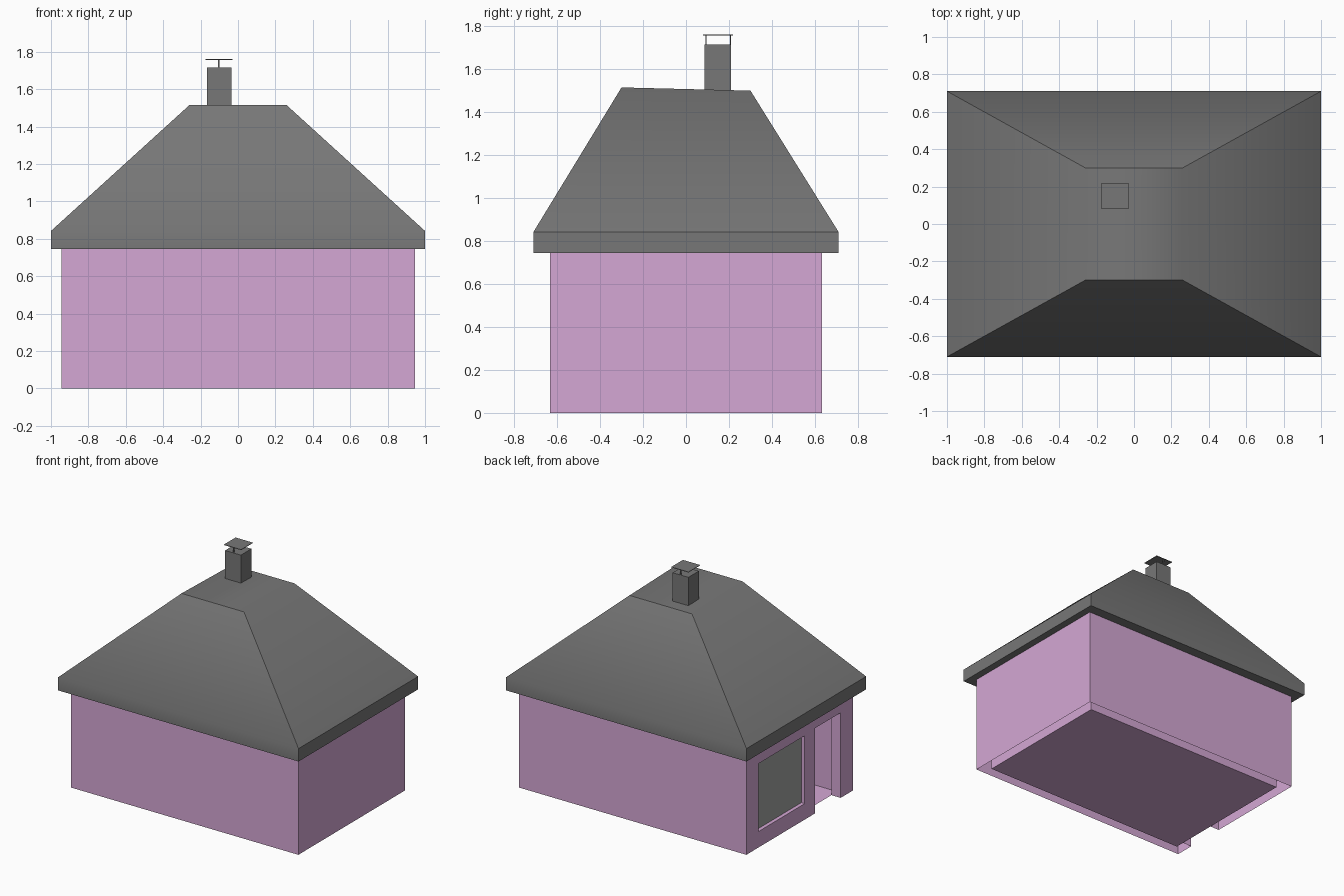
import bpy, bmesh, math

cube = bpy.data.objects.get("Cube")
if cube:
    bpy.data.objects.remove(cube, do_unlink=True)


def material(name, rgb):
    m = bpy.data.materials.new(name)
    m.use_nodes = True
    m.diffuse_color = (*rgb, 1)
    m.node_tree.nodes["Principled BSDF"].inputs["Base Color"].default_value = (*rgb, 1)
    return m


PINK = material("pink plaster", (0.66, 0.39, 0.66))
GREY = material("dark grey slate", (0.185, 0.185, 0.185))
PANE = material("window grey", (0.36, 0.37, 0.36))


def add_object(name, bm, mat):
    bmesh.ops.recalc_face_normals(bm, faces=bm.faces)
    mesh = bpy.data.meshes.new(name)
    bm.to_mesh(mesh)
    bm.free()
    mesh.materials.append(mat)
    ob = bpy.data.objects.new(name, mesh)
    bpy.context.collection.objects.link(ob)
    return ob


def box(name, x, y, z, mat):
    """Box from (min, max) pairs on each axis."""
    bm = bmesh.new()
    bmesh.ops.create_cube(bm, size=1)
    for v in bm.verts:
        v.co = [r[0] if c < 0 else r[1] for c, r in zip(v.co, (x, y, z))]
    return add_object(name, bm, mat)


def plate(name, corners, mat):
    bm = bmesh.new()
    bm.faces.new([bm.verts.new(c) for c in corners])
    return add_object(name, bm, mat)


def rect(x, y, z):
    return [(-x, -y, z), (x, -y, z), (x, y, z), (-x, y, z)]


# Main dimensions
WX, WY, THICK, EAVE = 0.945, 0.633, 0.077, 0.745
IX, IY = WX - THICK, WY - THICK
DOOR_Y, WIN_Y, WIN_Z = (-0.487, -0.18), (-0.06, 0.49), (0.12, 0.63)
ACROSS = (-WX - 0.1, -IX + 0.05)

# Walls: hollow shell with a doorway and a window opening on one end
walls = box("walls", (-WX, WX), (-WY, WY), (0, EAVE + 0.005), PINK)
cutters = [
    box("room_cutter", (-IX, IX), (-IY, IY), (-0.2, 1), PINK),
    box("door_cutter", ACROSS, DOOR_Y, (-0.1, 0.64), PINK),
    box("window_cutter", ACROSS, WIN_Y, WIN_Z, PINK),
]
for c in cutters:
    c.hide_render = True
    mod = walls.modifiers.new(c.name, "BOOLEAN")
    mod.operation, mod.solver, mod.object = "DIFFERENCE", "EXACT", c
deps = bpy.context.evaluated_depsgraph_get()
cut_mesh = bpy.data.meshes.new_from_object(walls.evaluated_get(deps))
walls.modifiers.clear()
walls.data = cut_mesh
for c in cutters:
    bpy.data.objects.remove(c, do_unlink=True)

# The wall cavity is open below and above
bm = bmesh.new()
bm.from_mesh(cut_mesh)
ends = [f for f in bm.faces if abs(f.normal.z) > 0.9
        and (f.calc_center_median().z < 0.01 or f.calc_center_median().z > EAVE)]
bmesh.ops.delete(bm, geom=ends, context="FACES")
bm.to_mesh(cut_mesh)
bm.free()

# Floor and window pane
plate("floor", rect(IX, IY, 0), PINK)
px = -WX + 0.028
plate("window_pane", [(px, WIN_Y[i], WIN_Z[j]) for i, j in ((0, 0), (0, 1), (1, 1), (1, 0))], PANE)

# Roof: eave band, steep hips and a nearly flat top
bm = bmesh.new()
rings = [[bm.verts.new(c) for c in ring] for ring in
         (rect(1, 0.71, EAVE), rect(1, 0.71, 0.842), rect(0.26, 0.3, 1.507))]
for v in rings[2]:
    v.co.z -= 0.025 * v.co.y
for low, high in zip(rings, rings[1:]):
    for i in range(4):
        j = (i + 1) % 4
        bm.faces.new((low[i], low[j], high[j], high[i]))
bm.faces.new(rings[0])
bm.faces.new(rings[2])
roof = add_object("roof", bm, GREY)
bpy.ops.object.select_all(action="DESELECT")
roof.select_set(True)
bpy.context.view_layer.objects.active = roof
bpy.ops.object.shade_smooth_by_angle(angle=math.radians(45))

# Chimney with a thin cap on two posts
box("chimney", (-0.167, -0.036), (0.085, 0.21), (1.4, 1.715), GREY)
for name, y in (("front", 0.093), ("back", 0.207)):
    box(f"chimney_post_{name}", (-0.106, -0.098), (y - 0.003, y + 0.003), (1.71, 1.758), GREY)
box("chimney_cap", (-0.173, -0.03), (0.08, 0.218), (1.756, 1.76), GREY)
